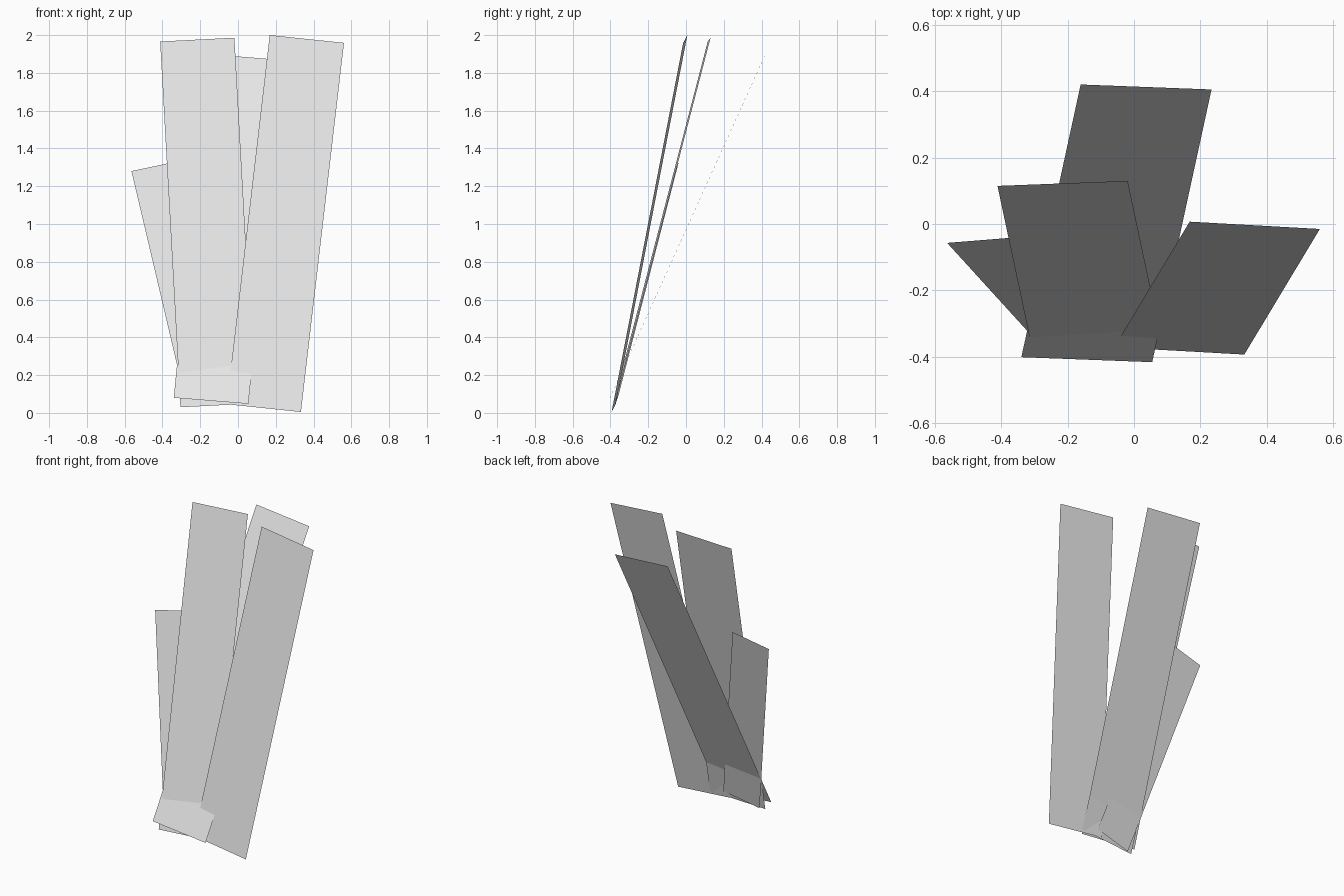
import bpy
import bmesh
from mathutils import Vector

cube = bpy.data.objects.get("Cube")
if cube:
    bpy.data.objects.remove(cube, do_unlink=True)

# One plain grey for every panel
GREY = (0.8, 0.8, 0.8, 1.0)
grey = bpy.data.materials.new("light_grey")
grey.use_nodes = True
grey.diffuse_color = GREY
grey.node_tree.nodes["Principled BSDF"].inputs["Base Color"].default_value = GREY


def panel(name, base, across, rise):
    """Flat rectangular sheet from its lower left corner and two edge vectors."""
    base, across, rise = Vector(base), Vector(across), Vector(rise)
    bm = bmesh.new()
    corners = (base, base + across, base + across + rise, base + rise)
    bm.faces.new([bm.verts.new(c) for c in corners])
    mesh = bpy.data.meshes.new(name)
    bm.to_mesh(mesh)
    bm.free()
    mesh.materials.append(grey)
    obj = bpy.data.objects.new(name, mesh)
    bpy.context.collection.objects.link(obj)
    return obj


# Three long blades fanning out from a shared foot
panel("left_blade", (-0.06, -0.372, 0.046), (0.393, -0.022, -0.041), (0.228, 0.379, 1.954))
panel("right_blade", (-0.305, -0.39, 0.03), (0.393, 0.015, 0.02), (-0.107, 0.505, 1.936))
panel("back_blade", (-0.34, -0.402, 0.08), (0.395, -0.015, -0.032), (0.179, 0.823, 1.82))

# Short blade leaning outward
panel("short_blade", (-0.27, -0.38, 0.03), (0.25, 0.02, 0.053), (-0.294, 0.323, 1.25))
